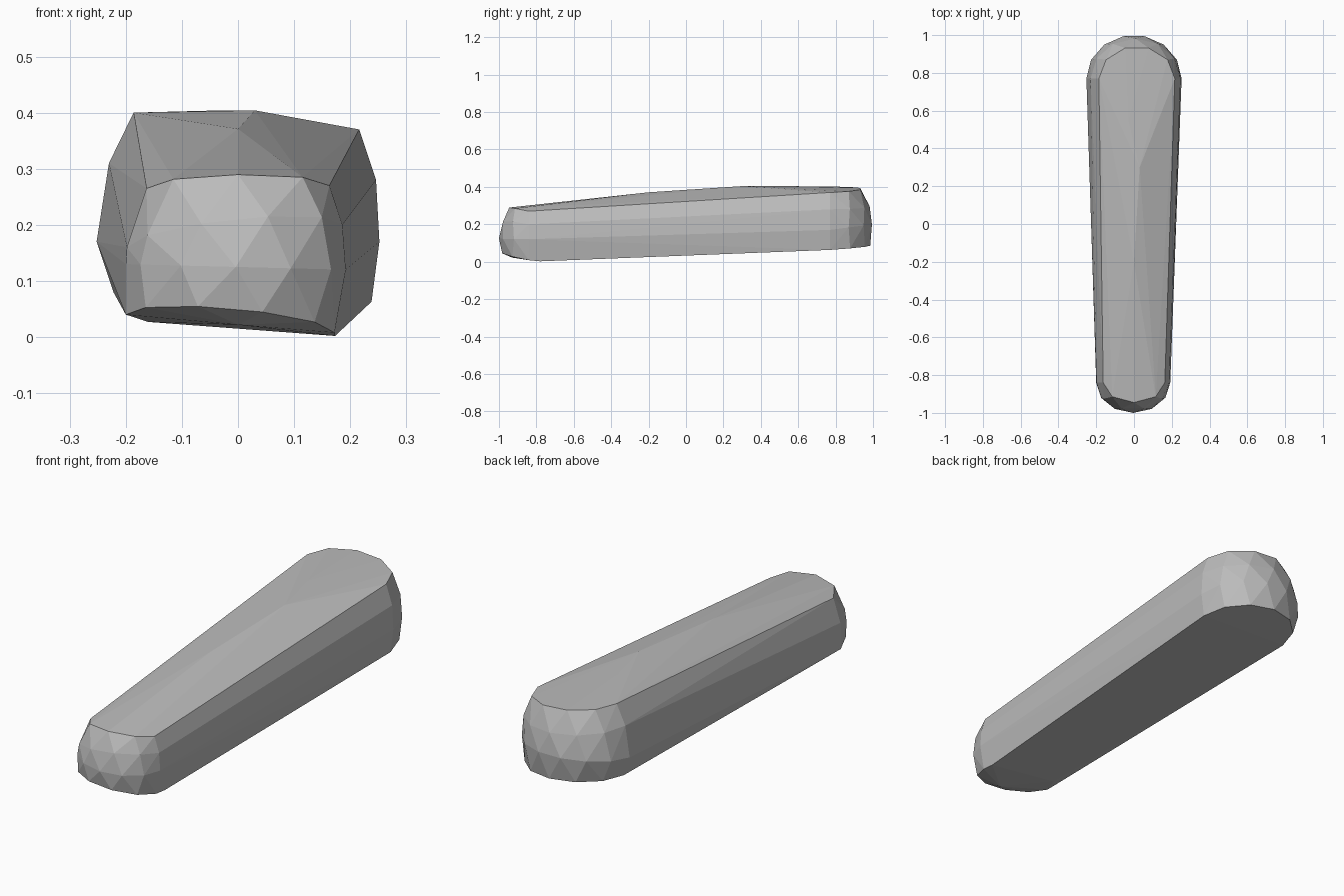
import bpy
import bmesh
from math import sin, cos, pi, radians

cube = bpy.data.objects.get("Cube")
if cube:
    bpy.data.objects.remove(cube, do_unlink=True)

stone = bpy.data.materials.new("plain grey")
stone.use_nodes = True
grey = (0.5, 0.5, 0.5, 1)
stone.diffuse_color = grey
stone.node_tree.nodes["Principled BSDF"].inputs["Base Color"].default_value = grey


def round_end(bm, centre_y, side, levels):
    """Stack half-round outlines; each level tilts from -x to +x and lifts at the tip."""
    for half_width, depth, z_neg, z_pos, lift, steps, shift in levels:
        for i in range(steps + 1):
            angle = pi * i / steps
            x = half_width * cos(angle)
            y = centre_y + side * depth * sin(angle)
            blend = (1 + cos(angle)) / 2
            z = z_neg + (z_pos - z_neg) * blend + lift * sin(angle)
            bm.verts.new((x + shift, y, z))


bm = bmesh.new()

# Narrow front end: half width, depth, z at -x, z at +x, tip lift, steps, x shift
round_end(bm, -0.84, -1, [
    (0.163, 0.105, 0.265, 0.27, 0.022, 4, 0),
    (0.192, 0.145, 0.16, 0.20, 0.03, 5, -0.006),
    (0.196, 0.16, 0.13, 0.12, 0, 6, -0.004),
    (0.186, 0.15, 0.04, 0.008, 0.027, 5, -0.014),
])

# Underside just behind the front end
for x, y, z in [(-0.16, -0.75, 0.027), (0.173, -0.78, 0.002), (0, -0.93, 0.022)]:
    bm.verts.new((x, y, z))

# Broad back end
round_end(bm, 0.77, 1, [
    (0.201, 0.17, 0.40, 0.37, 0.005, 5, 0.015),
    (0.238, 0.212, 0.31, 0.28, 0, 6, 0.008),
    (0.252, 0.23, 0.17, 0.17, 0.03, 7, 0),
    (0.23, 0.215, 0.08, 0.063, 0.014, 6, 0.008),
])

# Low crown along the top
for x, y, z in [(0, -0.2, 0.371), (0.03, 0.3, 0.404), (-0.03, 0.55, 0.404)]:
    bm.verts.new((x, y, z))

# Wrap the points in one faceted skin
hull = bmesh.ops.convex_hull(bm, input=bm.verts)
spare = {g for g in hull["geom_interior"] + hull["geom_unused"]
         if isinstance(g, bmesh.types.BMVert)}
bmesh.ops.delete(bm, geom=list(spare), context="VERTS")
bmesh.ops.dissolve_limit(bm, angle_limit=radians(1), verts=bm.verts, edges=bm.edges)
bmesh.ops.recalc_face_normals(bm, faces=bm.faces)

mesh = bpy.data.meshes.new("long_stone")
bm.to_mesh(mesh)
bm.free()
mesh.materials.append(stone)
body = bpy.data.objects.new("long_stone", mesh)
bpy.context.collection.objects.link(body)
